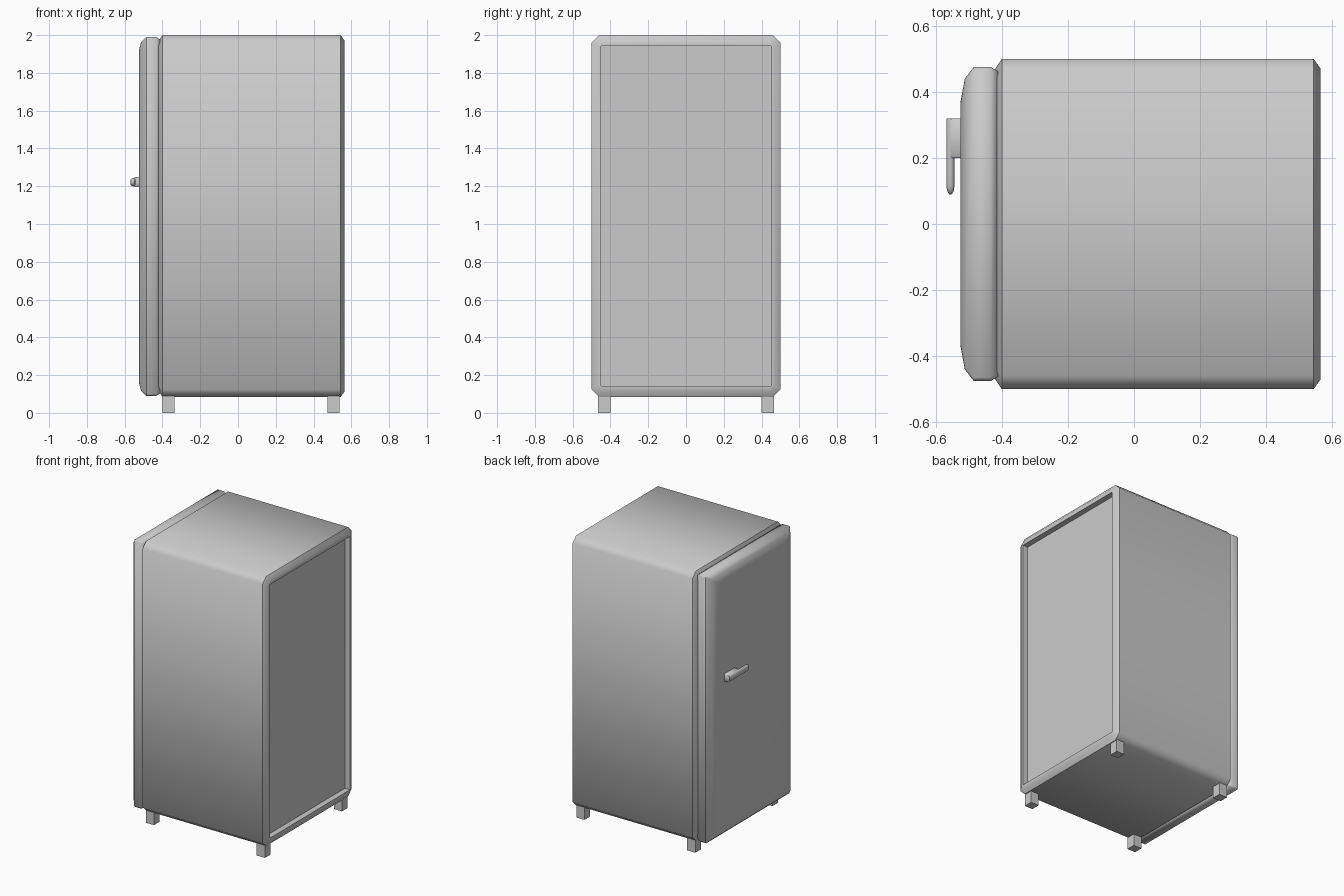
import bpy, bmesh
from mathutils import Vector

if "Cube" in bpy.data.objects:
    bpy.data.objects.remove(bpy.data.objects["Cube"])


def chamfered(hu, hv, c):
    """Eight-point outline of a rectangle with cut corners."""
    return [(hu, -hv + c), (hu, hv - c), (hu - c, hv), (-hu + c, hv),
            (-hu, hv - c), (-hu, -hv + c), (-hu + c, -hv), (hu - c, -hv)]


def loft(name, rings, angle=0.87):
    """Skin a list of equal-length rings and cap both ends."""
    bm = bmesh.new()
    loops = [[bm.verts.new(p) for p in ring] for ring in rings]
    n = len(loops[0])
    for a, b in zip(loops, loops[1:]):
        for i in range(n):
            j = (i + 1) % n
            bm.faces.new((a[i], a[j], b[j], b[i]))
    bm.faces.new(loops[0][::-1])
    bm.faces.new(loops[-1])
    bmesh.ops.remove_doubles(bm, verts=bm.verts, dist=1e-5)
    bmesh.ops.recalc_face_normals(bm, faces=bm.faces)
    mesh = bpy.data.meshes.new(name)
    bm.to_mesh(mesh)
    bm.free()
    ob = bpy.data.objects.new(name, mesh)
    bpy.context.collection.objects.link(ob)
    bpy.ops.object.select_all(action='DESELECT')
    ob.select_set(True)
    bpy.context.view_layer.objects.active = ob
    bpy.ops.object.shade_smooth_by_angle(angle=angle)
    return ob


def x_loft(name, sections, cy, cz):
    """Sections are (x, half width, half height, corner cut)."""
    return loft(name, [[(x, cy + u, cz + v) for u, v in chamfered(hy, hz, c)]
                       for x, hy, hz, c in sections])


# cabinet with chamfered rims and a recessed rear panel
x_loft("cabinet", [(-0.42, 0.47, 0.928, 0.03), (-0.40, 0.50, 0.958, 0.04),
                   (0.543, 0.50, 0.958, 0.04), (0.565, 0.47, 0.928, 0.03),
                   (0.565, 0.45, 0.90, 0.0), (0.525, 0.45, 0.90, 0.0)], 0, 1.042)

# door with a gently bowed face
x_loft("door", [(-0.412, 0.462, 0.937, 0.01), (-0.433, 0.475, 0.95, 0.01),
                (-0.485, 0.475, 0.95, 0.01), (-0.512, 0.44, 0.925, 0.01),
                (-0.525, 0.37, 0.88, 0.01)], 0, 1.04)

# handle mount and grip bar
x_loft("handle_mount", [(-0.515, 0.06, 0.028, 0.003), (-0.54, 0.06, 0.026, 0.003),
                        (-0.555, 0.06, 0.022, 0.003), (-0.567, 0.06, 0.012, 0.003)],
       0.26, 1.222)
bar = [(0.32, 1.0), (0.115, 1.0), (0.098, 0.75), (0.09, 0.3)]
loft("handle_bar", [[(-0.5555 + u * s, y, 1.222 + v * s)
                     for u, v in chamfered(0.0125, 0.022, 0.008)] for y, s in bar])

# four square feet
for end, x in (("door", -0.367), ("rear", 0.505)):
    for side, y in (("front", -0.433), ("back", 0.433)):
        bpy.ops.mesh.primitive_cube_add(size=1, location=(x, y, 0.05))
        foot = bpy.context.object
        foot.name = f"{end}_{side}_foot"
        foot.scale = (0.064, 0.064, 0.10)
